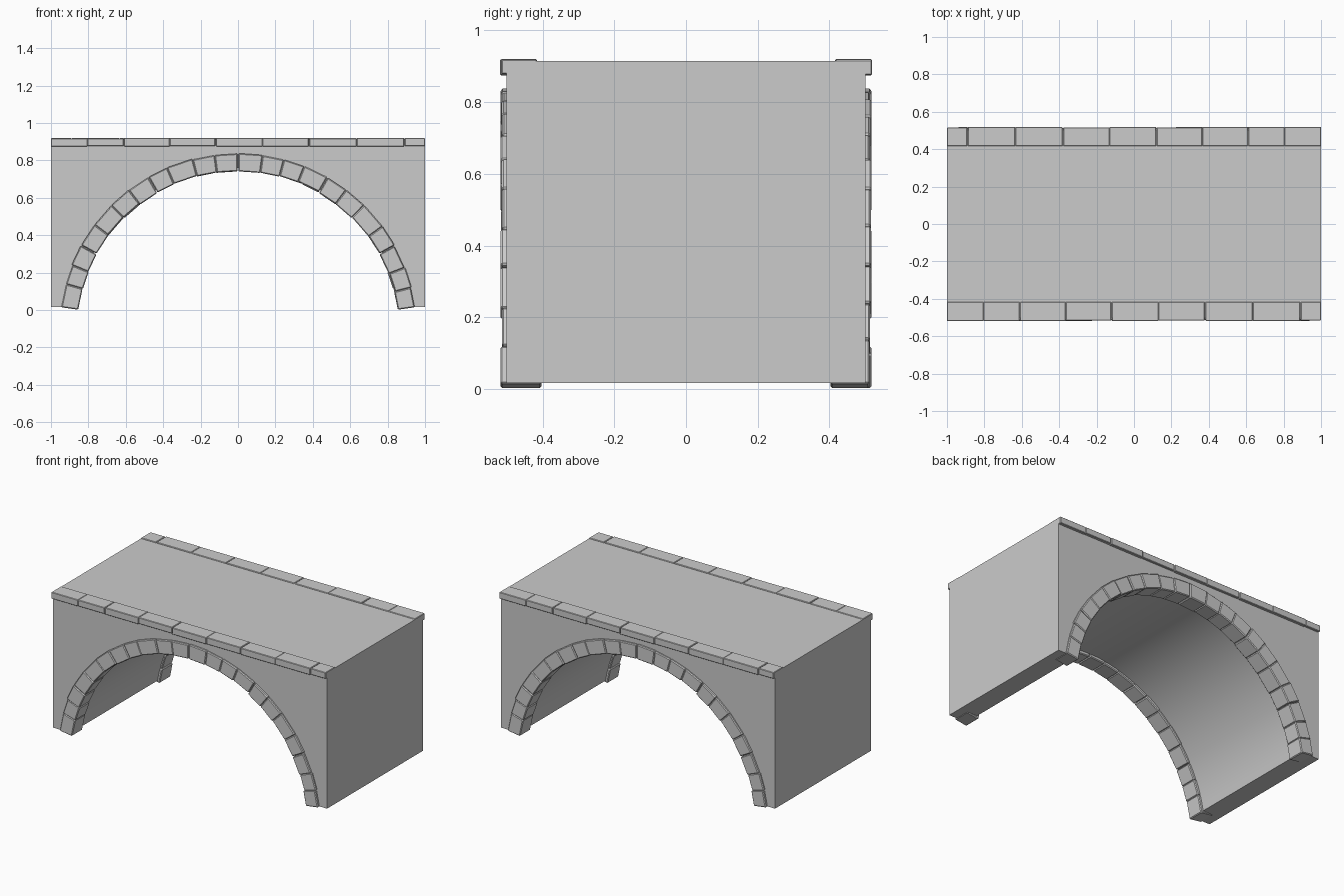
import bpy, bmesh, math, random
from math import sin, cos, radians

random.seed(4)
cube = bpy.data.objects.get("Cube")
if cube:
    bpy.data.objects.remove(cube)

stone = bpy.data.materials.new("pale_grey_stone")
stone.use_nodes = True
GREY = (0.6, 0.6, 0.6, 1)
stone.diffuse_color = GREY
stone.node_tree.nodes["Principled BSDF"].inputs["Base Color"].default_value = GREY

CENTRE_Z = -0.12      # centre of the arch circle
INNER, OUTER, TUNNEL = 0.865, 0.957, 0.88
BASE, TOP = 0.017, 0.914


def finish(name, bm, bevel=0):
    bmesh.ops.recalc_face_normals(bm, faces=bm.faces)
    mesh = bpy.data.meshes.new(name)
    bm.to_mesh(mesh)
    bm.free()
    mesh.materials.append(stone)
    obj = bpy.data.objects.new(name, mesh)
    bpy.context.collection.objects.link(obj)
    if bevel:
        mod = obj.modifiers.new("worn_edges", 'BEVEL')
        mod.width = bevel
        mod.segments = 1
    return obj


def prism(bm, outline, y0, y1):
    """Solid from an x-z outline, running from y0 to y1."""
    near = [bm.verts.new((x, y0, z)) for x, z in outline]
    far = [bm.verts.new((x, y1, z)) for x, z in outline]
    bm.faces.new(near)
    bm.faces.new(far[::-1])
    n = len(outline)
    for i in range(n):
        j = (i + 1) % n
        bm.faces.new((near[i], far[i], far[j], near[j]))


def on_arc(radius, degrees):
    a = radians(degrees)
    return radius * cos(a), CENTRE_Z + radius * sin(a)


def jitter(amount):
    return random.uniform(-amount, amount)


# Bridge block with the round tunnel through it
spring = math.degrees(math.asin((BASE - CENTRE_Z) / TUNNEL))
steps = 48
arch = [on_arc(TUNNEL, spring + (180 - 2 * spring) * i / steps) for i in range(steps + 1)]
bm = bmesh.new()
prism(bm, [(-1, BASE), (-1, TOP), (1, TOP), (1, BASE)] + arch, -0.5, 0.5)
body = finish("bridge_body", bm)
bpy.context.view_layer.objects.active = body
body.select_set(True)
bpy.ops.object.shade_smooth_by_angle(angle=radians(30))

# Arch ring of worn wedge stones, with wider joints between the large sections
bm = bmesh.new()
joints = [8, 29, 60, 90, 120, 151, 172]
for k in range(len(joints) - 1):
    start, end = joints[k] + 0.12, joints[k + 1] - 0.12
    count = 3 if k in (0, 5) else 4
    cuts = [start + (end - start) * i / count for i in range(count + 1)]
    cuts[1:-1] = [c + jitter(0.9) for c in cuts[1:-1]]
    for a, b in zip(cuts, cuts[1:]):
        low, high = INNER + jitter(0.004), OUTER + jitter(0.004)
        prism(bm, [on_arc(low, a), on_arc(high, a), on_arc(high, b), on_arc(low, b)],
              -0.515 + jitter(0.003), -0.402 + jitter(0.003))
ring = finish("front_arch_ring", bm, 0.005)

# Coping slabs along the top edge
bm = bmesh.new()
seams = [-1, -0.61, -0.12, 0.38, 0.89, 1]
for a, b in zip(seams, seams[1:]):
    count = 2 if b - a > 0.2 else 1
    for i in range(count):
        x0 = a + (b - a) * i / count
        x1 = a + (b - a) * (i + 1) / count
        x0 += 0.0015 if i == 0 and a > -1 else 0
        x1 -= 0.0015 if i == count - 1 and b < 1 else 0
        z0, z1 = 0.876 + jitter(0.002), 0.919 + jitter(0.001)
        prism(bm, [(x0, z0), (x0, z1), (x1, z1), (x1, z0)],
              -0.517 + jitter(0.002), -0.416 + jitter(0.001))
coping = finish("front_coping", bm, 0.003)

# The back side repeats the front, turned half round
for part in (ring, coping):
    twin = part.copy()
    twin.name = part.name.replace("front", "back")
    twin.rotation_euler.z = math.pi
    bpy.context.collection.objects.link(twin)
